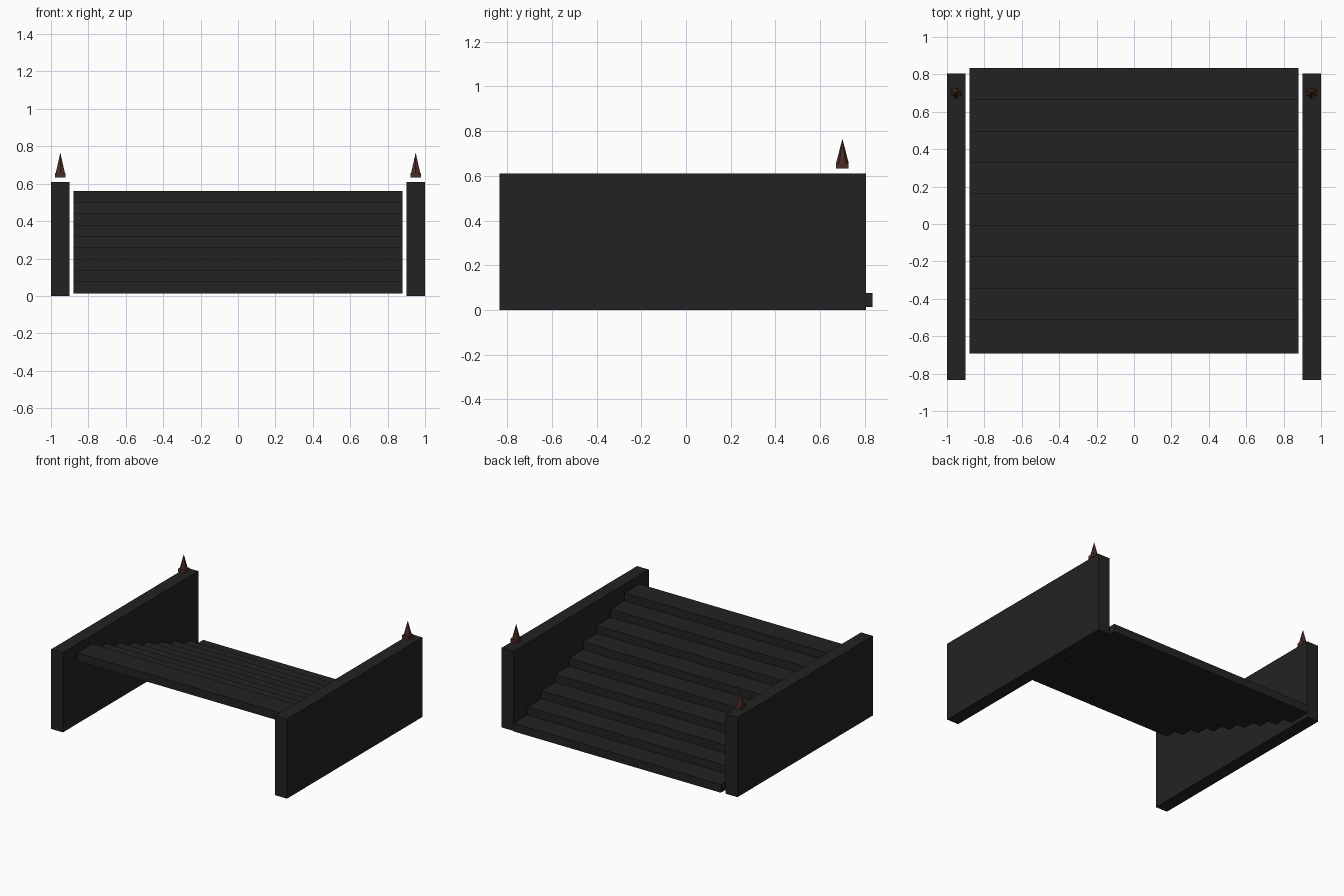
import bpy, bmesh, math
from mathutils import Matrix

if "Cube" in bpy.data.objects:
    bpy.data.objects.remove(bpy.data.objects["Cube"])


def material(name, rgb):
    m = bpy.data.materials.new(name)
    m.diffuse_color = (*rgb, 1)
    m.use_nodes = True
    m.node_tree.nodes["Principled BSDF"].inputs["Base Color"].default_value = m.diffuse_color
    return m


charcoal = material("charcoal", (0.0165, 0.0165, 0.0165))
rust = material("rust_brown", (0.07, 0.026, 0.02))


def add_box(bm, lo, hi):
    size = [b - a for a, b in zip(lo, hi)]
    mid = [(a + b) / 2 for a, b in zip(lo, hi)]
    bmesh.ops.create_cube(bm, size=1, matrix=Matrix.Translation(mid) @ Matrix.Diagonal((*size, 1)))


def finish(name, bm, mat):
    me = bpy.data.meshes.new(name)
    bm.to_mesh(me)
    bm.free()
    me.materials.append(mat)
    ob = bpy.data.objects.new(name, me)
    bpy.context.collection.objects.link(ob)
    return ob


# stair treads: separate slabs rising from back to front
STEPS, RUN, RISE = 9, 0.1683, 0.0605
for i in range(STEPS):
    bm = bmesh.new()
    y, z = 0.835 - i * RUN, 0.0135 + i * RISE
    add_box(bm, (-0.88, y - 0.18, z), (0.88, y, z + 0.0625))
    finish(f"stair_tread_{i + 1}", bm, charcoal)

for side, s in (("left", -1), ("right", 1)):
    # side wall
    bm = bmesh.new()
    add_box(bm, (s * 0.95 - 0.05, -0.835, 0), (s * 0.95 + 0.05, 0.805, 0.61))
    finish(f"{side}_wall", bm, charcoal)

    # spike finial: short square base with a six-sided point, floating just above the wall
    bm = bmesh.new()
    x, y = s * 0.95, 0.70
    add_box(bm, (x - 0.028, y - 0.028, 0.632), (x + 0.028, y + 0.028, 0.658))
    bmesh.ops.create_cone(bm, cap_ends=True, segments=6, radius1=0.028, radius2=0, depth=0.108,
                          matrix=Matrix.Translation((x, y, 0.712)))
    finish(f"{side}_spike", bm, rust)
